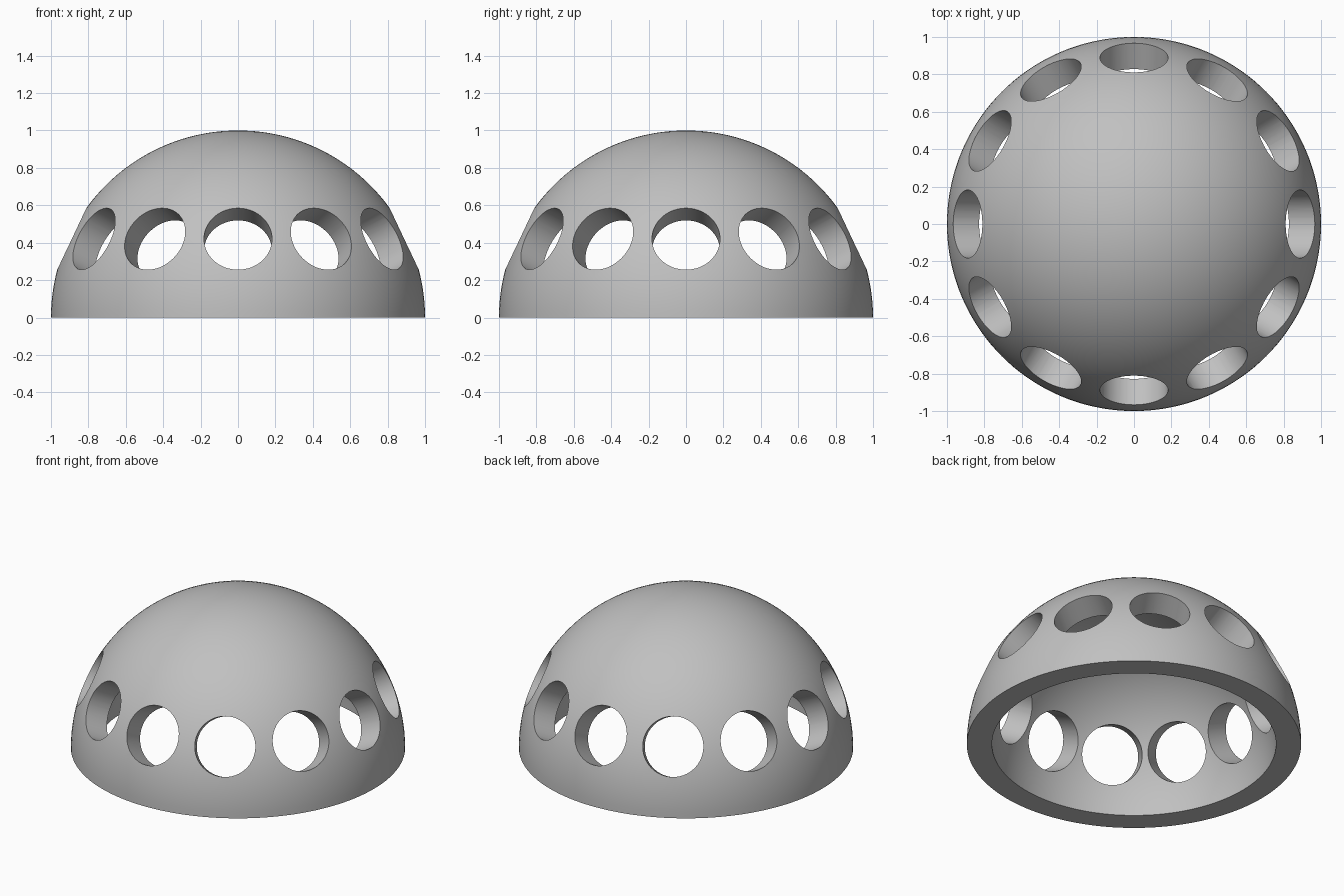
import bpy, bmesh
from math import sin, cos, pi, radians
from mathutils import Matrix, Vector

OUTER, INNER = 1.0, 0.85
SEGMENTS, RINGS = 144, 36
HOLES, HOLE_RADIUS, HOLE_ELEVATION = 12, 0.182, radians(25.3)

default = bpy.data.objects.get("Cube")
if default:
    bpy.data.objects.remove(default, do_unlink=True)


def make_material(name, color):
    mat = bpy.data.materials.new(name)
    mat.use_nodes = True
    mat.diffuse_color = color
    mat.node_tree.nodes["Principled BSDF"].inputs["Base Color"].default_value = color
    return mat


def make_object(name, bm, mat):
    bmesh.ops.recalc_face_normals(bm, faces=bm.faces)
    mesh = bpy.data.meshes.new(name)
    bm.to_mesh(mesh)
    bm.free()
    mesh.materials.append(mat)
    obj = bpy.data.objects.new(name, mesh)
    bpy.context.collection.objects.link(obj)
    return obj


def arc(radius):
    angles = [pi / 2 * i / RINGS for i in range(RINGS + 1)]
    return [Vector((radius * cos(a), 0, radius * sin(a))) for a in angles]


grey = make_material("grey", (0.53, 0.53, 0.53, 1))

# Thick hemispherical shell: spin a closed wall section about z
bm = bmesh.new()
points = arc(OUTER)[::-1] + arc(INNER)
verts = [bm.verts.new(p) for p in points]
edges = [bm.edges.new(pair) for pair in zip(verts, verts[1:])]
bmesh.ops.spin(bm, geom=verts + edges, cent=(0, 0, 0), axis=(0, 0, 1),
               angle=2 * pi, steps=SEGMENTS, use_merge=True)
bmesh.ops.remove_doubles(bm, verts=bm.verts, dist=0.0001)
dome = make_object("dome_shell", bm, grey)

# Ring of cylinders pointing at the dome's centre
bm = bmesh.new()
for i in range(HOLES):
    turn = 2 * pi * i / HOLES
    direction = Vector((cos(turn) * cos(HOLE_ELEVATION),
                        sin(turn) * cos(HOLE_ELEVATION), sin(HOLE_ELEVATION)))
    place = Matrix.Translation(direction * 0.95) @ direction.to_track_quat("Z", "Y").to_matrix().to_4x4()
    bmesh.ops.create_cone(bm, cap_ends=True, segments=64, radius1=HOLE_RADIUS,
                          radius2=HOLE_RADIUS, depth=0.3, matrix=place)
cutter = make_object("hole_cutters", bm, grey)
cutter.hide_render = True

# Cut the round openings through the wall
cut = dome.modifiers.new("Openings", "BOOLEAN")
cut.operation = "DIFFERENCE"
cut.solver = "EXACT"
cut.object = cutter
bpy.ops.object.select_all(action="DESELECT")
dome.select_set(True)
bpy.context.view_layer.objects.active = dome
bpy.ops.object.modifier_apply(modifier=cut.name)
bpy.data.objects.remove(cutter, do_unlink=True)
bpy.ops.object.shade_smooth_by_angle(angle=radians(30))
